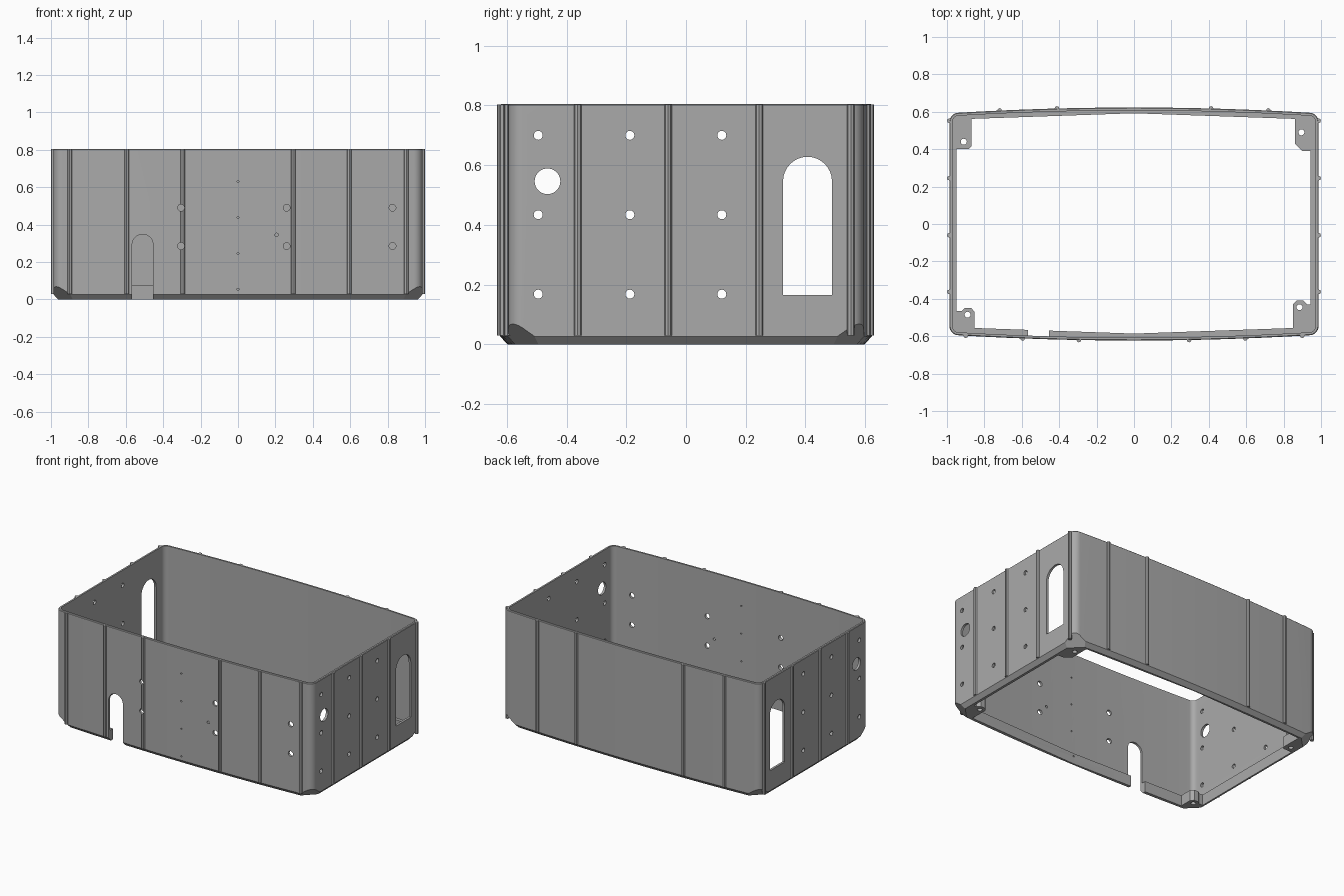
import bpy, bmesh, math
from mathutils import Vector, Matrix

old = bpy.data.objects.get("Cube")
if old:
    bpy.data.objects.remove(old)

grey = bpy.data.materials.new("plain grey")
grey.use_nodes = True
grey.diffuse_color = (0.4, 0.4, 0.4, 1)
grey.node_tree.nodes["Principled BSDF"].inputs["Base Color"].default_value = (0.4, 0.4, 0.4, 1)

CX, CY, R, BULGE = 0.937, 0.545, 0.05, 0.028
HEIGHT, FLANGE, WALL = 0.805, 0.075, 0.016


def wall_y(x):
    return CY + R + BULGE * (1 - (x / CX) ** 2)


def outline(inset):
    """Rounded plan with gently bowed front and back."""
    pts = []
    for sx, sy, start in ((1, 1, 0), (-1, 1, 90), (-1, -1, 180), (1, -1, 270)):
        for k in range(9):
            a = math.radians(start + k * 90 / 8)
            pts.append((sx * CX + (R - inset) * math.cos(a), sy * CY + (R - inset) * math.sin(a)))
        if start in (0, 180):
            for k in range(1, 16):
                x = sx * CX * (1 - k / 8)
                pts.append((x, sy * (wall_y(x) - inset)))
    return pts


def loft(bm, rings):
    """Closed solid through equal-length rings of 3D points."""
    rows = [[bm.verts.new(p) for p in ring] for ring in rings]
    n = len(rows[0])
    for a, b in zip(rows, rows[1:]):
        for i in range(n):
            j = (i + 1) % n
            bm.faces.new((a[i], a[j], b[j], b[i]))
    bm.faces.new(rows[0][::-1])
    bm.faces.new(rows[-1])


def prism(bm, pts, lo, hi, axis="z"):
    place = {"x": lambda p, d: (d, p[0], p[1]),
             "y": lambda p, d: (p[0], d, p[1]),
             "z": lambda p, d: (p[0], p[1], d)}[axis]
    loft(bm, [[place(p, d) for p in pts] for d in (lo, hi)])


def circle(u, v, r, n=24):
    return [(u + r * math.cos(2 * math.pi * k / n), v + r * math.sin(2 * math.pi * k / n)) for k in range(n)]


def arch(u, half, bottom, top):
    """Slot with a round head."""
    arc = [(u + half * math.cos(math.pi * k / 16), top - half + half * math.sin(math.pi * k / 16)) for k in range(17)]
    return arc + [(u - half, bottom), (u + half, bottom)]


def finish(bm, name):
    bmesh.ops.recalc_face_normals(bm, faces=bm.faces)
    mesh = bpy.data.meshes.new(name)
    bm.to_mesh(mesh)
    bm.free()
    obj = bpy.data.objects.new(name, mesh)
    mesh.materials.append(grey)
    bpy.context.collection.objects.link(obj)
    return obj


def combine(target, tool, operation):
    mod = target.modifiers.new(operation, "BOOLEAN")
    mod.object, mod.operation, mod.solver = tool, operation, "EXACT"
    bpy.context.view_layer.objects.active = target
    bpy.ops.object.modifier_apply(modifier=mod.name)
    bpy.data.objects.remove(tool)


# Outer body with chamfered foot
bm = bmesh.new()
levels = ((0, 0.025), (0.027, 0), (HEIGHT - 0.004, 0), (HEIGHT, 0.004))
loft(bm, [[(x, y, z) for x, y in outline(d)] for z, d in levels])
# Diagonal cut under each corner
for sx in (1, -1):
    for sy in (1, -1):
        d = math.sqrt(0.5)
        cut = bmesh.ops.bisect_plane(bm, geom=bm.verts[:] + bm.edges[:] + bm.faces[:],
                                     plane_co=(sx * d * 1.03, sy * d * 1.03, 0),
                                     plane_no=(sx * d, sy * d, -1), clear_outer=True)
        edges = [e for e in cut["geom_cut"] if isinstance(e, bmesh.types.BMEdge)]
        bmesh.ops.holes_fill(bm, edges=edges, sides=0)
body = finish(bm, "enclosure_wall")

# Vertical ribs on all four walls
bm = bmesh.new()
spots = [(s * x, -wall_y(x)) for x in (0.295, 0.595, 0.9) for s in (1, -1)]
spots += [(s * x, wall_y(x)) for x in (0.412, 0.718) for s in (1, -1)]
spots += [(s * (CX + R), y) for y in (-0.363, -0.06, 0.245, 0.552) for s in (1, -1)]
for x, y in spots:
    prism(bm, circle(x, y, 0.0125, 8), 0.03, HEIGHT - 0.001)
combine(body, finish(bm, "ribs"), "UNION")

# Hollow interior
bm = bmesh.new()
prism(bm, outline(WALL), FLANGE, 1)
combine(body, finish(bm, "cavity"), "DIFFERENCE")

# Opening inside the bottom flange, leaving corner tabs
opening = [(0.945, -0.43), (0.945, 0.39), (0.9, 0.39), (0.86, 0.43), (0.86, 0.562), (0, 0.592),
           (-0.87, 0.562), (-0.87, 0.415), (-0.885, 0.4), (-0.95, 0.4), (-0.95, -0.465),
           (-0.92, -0.465), (-0.905, -0.45), (-0.87, -0.45), (-0.852, -0.47), (-0.852, -0.556),
           (0, -0.586), (0.85, -0.556), (0.85, -0.43), (0.87, -0.41), (0.905, -0.41), (0.925, -0.43)]
bm = bmesh.new()
prism(bm, opening, -0.1, 0.2)
combine(body, finish(bm, "base_opening"), "DIFFERENCE")

# Screw holes in the corner tabs
bm = bmesh.new()
for x, y in ((0.895, 0.49), (-0.91, 0.44), (-0.89, -0.485), (0.885, -0.445)):
    prism(bm, circle(x, y, 0.016), -0.1, 0.15)
combine(body, finish(bm, "tab_holes"), "DIFFERENCE")

# Side wall holes, port and slot, through both sides
bm = bmesh.new()
for y in (-0.495, -0.188, 0.12):
    for z in (0.168, 0.434, 0.7):
        prism(bm, circle(y, z, 0.015), -1.2, 1.2, "x")
prism(bm, circle(-0.464, 0.546, 0.043, 40), -1.2, 1.2, "x")
prism(bm, arch(0.407, 0.082, 0.166, 0.628), -1.2, 1.2, "x")
combine(body, finish(bm, "side_holes"), "DIFFERENCE")

# Front wall holes and cable notch
bm = bmesh.new()
for x in (-0.305, 0.26, 0.826):
    for z in (0.285, 0.49):
        prism(bm, circle(x, z, 0.018), -0.7, -0.5, "y")
for z in (0.054, 0.245, 0.438, 0.63):
    prism(bm, circle(0, z, 0.005, 12), -0.7, -0.5, "y")
prism(bm, circle(0.206, 0.345, 0.009), -0.7, -0.5, "y")
prism(bm, arch(-0.51, 0.056, -0.1, 0.348), -0.7, -0.5, "y")
combine(body, finish(bm, "front_holes"), "DIFFERENCE")

bpy.ops.object.select_all(action="DESELECT")
body.select_set(True)
bpy.context.view_layer.objects.active = body
bpy.ops.object.shade_smooth_by_angle(angle=math.radians(25))
